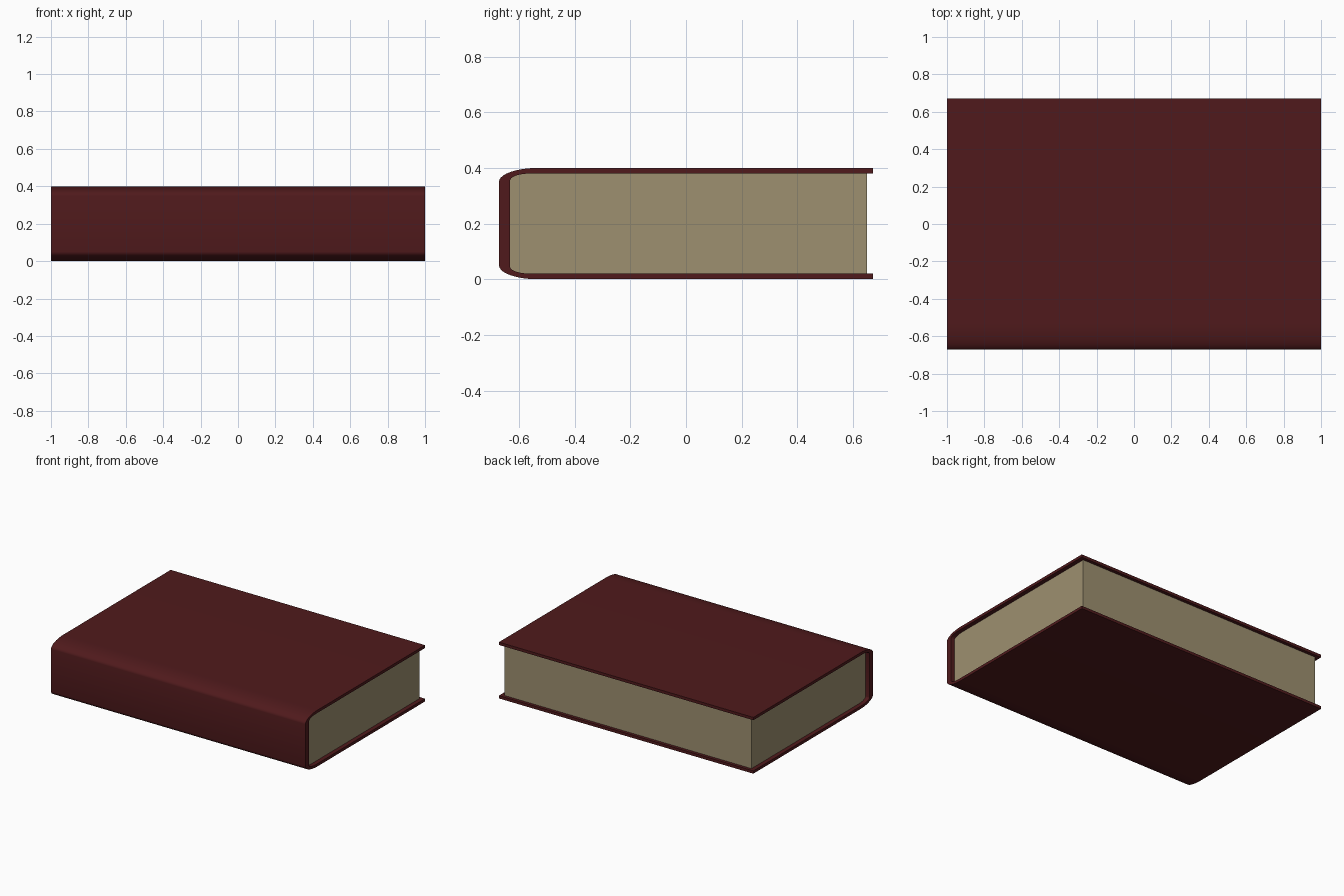
import bpy, bmesh, math

if "Cube" in bpy.data.objects:
    bpy.data.objects.remove(bpy.data.objects["Cube"])

HEIGHT, HALF_DEPTH = 0.40, 0.672
STEPS = 10


def material(name, color):
    mat = bpy.data.materials.new(name)
    mat.diffuse_color = (*color, 1)
    mat.use_nodes = True
    mat.node_tree.nodes["Principled BSDF"].inputs["Base Color"].default_value = mat.diffuse_color
    return mat


def u_profile(y_back, y_front, z_top, ry, rz):
    """Open U section in (y, z): top edge, rounded spine, bottom edge."""
    upper = [(y_back, z_top)]
    for i in range(STEPS + 1):
        a = math.pi / 2 * i / STEPS
        upper.append((y_front + ry - ry * math.sin(a),
                      z_top - rz + rz * math.cos(a)))
    return upper + [(y, HEIGHT - z) for y, z in reversed(upper)]


def finish(name, bm, mat):
    bmesh.ops.recalc_face_normals(bm, faces=bm.faces)
    mesh = bpy.data.meshes.new(name)
    bm.to_mesh(mesh)
    bm.free()
    mesh.materials.append(mat)
    obj = bpy.data.objects.new(name, mesh)
    bpy.context.collection.objects.link(obj)
    bpy.ops.object.select_all(action='DESELECT')
    obj.select_set(True)
    bpy.context.view_layer.objects.active = obj
    bpy.ops.object.shade_smooth_by_angle(angle=math.radians(35))
    return obj


def extrude_x(bm, faces, length):
    geo = bmesh.ops.extrude_face_region(bm, geom=faces)
    verts = [v for v in geo['geom'] if isinstance(v, bmesh.types.BMVert)]
    bmesh.ops.translate(bm, verts=verts, vec=(length, 0, 0))


# Cover: two boards and a thicker rounded spine
outer = u_profile(HALF_DEPTH, -HALF_DEPTH, HEIGHT, 0.14, 0.05)
inner = u_profile(HALF_DEPTH, -0.632, HEIGHT - 0.02, 0.075, 0.025)
bm = bmesh.new()
o = [bm.verts.new((-1, y, z)) for y, z in outer]
n = [bm.verts.new((-1, y, z)) for y, z in inner]
strip = [bm.faces.new((o[i], o[i + 1], n[i + 1], n[i])) for i in range(len(o) - 1)]
extrude_x(bm, strip, 2)
finish("cover", bm, material("cover_red", (0.08, 0.0103, 0.0116)))

# Page block: fills the cover, set back from three edges
HALF_PAGES = 0.97
pages = u_profile(0.65, -0.632, HEIGHT - 0.02, 0.075, 0.025)
bm = bmesh.new()
face = bm.faces.new([bm.verts.new((-HALF_PAGES, y, z)) for y, z in pages])
extrude_x(bm, [face], 2 * HALF_PAGES)
finish("pages", bm, material("page_cream", (0.337, 0.279, 0.162)))
